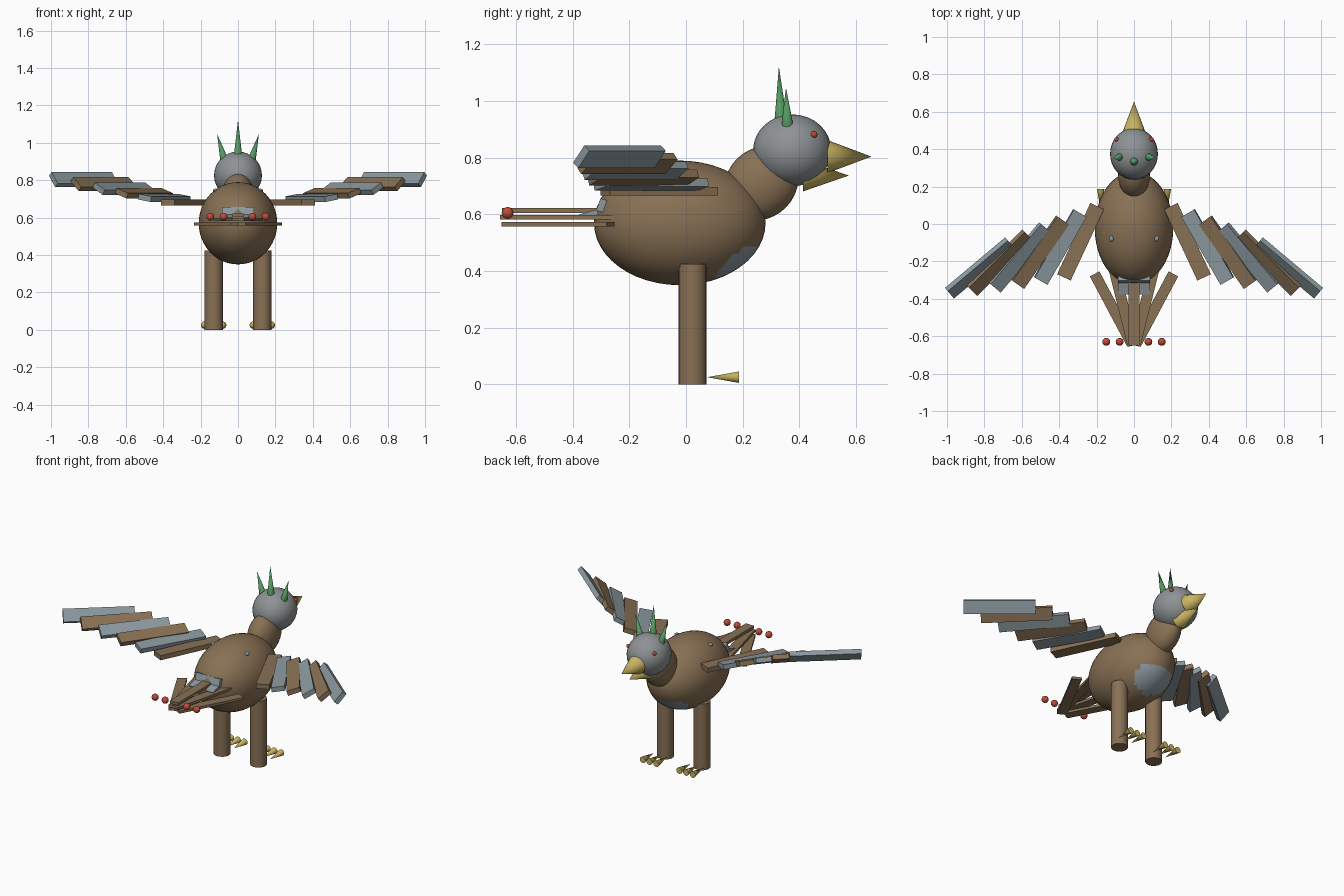
import bpy
from math import radians
from mathutils import Vector

if "Cube" in bpy.data.objects:
    bpy.data.objects.remove(bpy.data.objects["Cube"])


def material(name, rgb):
    m = bpy.data.materials.new(name)
    m.use_nodes = True
    m.diffuse_color = (*rgb, 1)
    m.node_tree.nodes["Principled BSDF"].inputs["Base Color"].default_value = (*rgb, 1)
    return m


BROWN = material("brown", (0.25, 0.165, 0.09))
GREY = material("head grey", (0.27, 0.29, 0.30))
BLUE_GREY = material("feather grey", (0.26, 0.32, 0.35))
YELLOW = material("beak yellow", (0.58, 0.45, 0.12))
RED = material("red", (0.52, 0.07, 0.04))
GREEN = material("crest green", (0.09, 0.31, 0.12))


def finish(name, mat, smooth=False):
    ob = bpy.context.object
    ob.name = name
    ob.data.materials.append(mat)
    if smooth:
        bpy.ops.object.shade_smooth_by_angle(angle=radians(40))
    return ob


def ball(name, mat, loc, radii, rot=(0, 0, 0), seg=32):
    bpy.ops.mesh.primitive_uv_sphere_add(segments=seg, ring_count=seg // 2, radius=1,
                                         location=loc, rotation=rot)
    bpy.context.object.scale = radii
    bpy.ops.object.transform_apply(location=True, rotation=True, scale=True)
    return finish(name, mat, True)


def cone(name, mat, base, tip, radius, sides=16):
    base, tip = Vector(base), Vector(tip)
    axis = tip - base
    bpy.ops.mesh.primitive_cone_add(vertices=sides, radius1=radius, depth=axis.length,
                                    location=(base + tip) / 2,
                                    rotation=axis.to_track_quat("Z", "Y").to_euler())
    return finish(name, mat, True)


def box(name, mat, loc, size, rot=(0, 0, 0)):
    bpy.ops.mesh.primitive_cube_add(size=1, location=loc,
                                    rotation=[radians(a) for a in rot])
    bpy.context.object.scale = size
    return finish(name, mat)


# Body with a grey chest patch
body = ball("body", BROWN, (0, -0.022, 0.57), (0.21, 0.303, 0.22), seg=48)
body.data.materials.append(BLUE_GREY)
chest = Vector((0, 0.19, 0.425))
for face in body.data.polygons:
    offset = face.center - chest
    offset.x *= 0.8
    if offset.length < 0.1:
        face.material_index = 1

# Neck, head and beak
ball("neck", BROWN, (0, 0.266, 0.71), (0.085, 0.122, 0.14), (radians(-45), 0, 0))
ball("head", GREY, (0, 0.375, 0.826), (0.128, 0.138, 0.127))
cone("upper_beak", YELLOW, (0, 0.5, 0.804), (0, 0.655, 0.804), 0.058)
cone("lower_beak", YELLOW, (0, 0.413, 0.737), (0, 0.575, 0.737), 0.056)
cone("middle_crest_spike", GREEN, (0, 0.335, 0.925), (0, 0.328, 1.122), 0.023)

for s, side in ((1, "left"), (-1, "right")):
    # Eyes and side crest
    ball(side + "_eye", RED, (s * 0.093, 0.452, 0.882), (0.012,) * 3, seg=12)
    cone(side + "_crest_spike", GREEN, (s * 0.075, 0.358, 0.915),
         (s * 0.112, 0.353, 1.048), 0.021)

    # Leg and toes
    bpy.ops.mesh.primitive_cylinder_add(vertices=24, radius=0.049, depth=0.425,
                                        location=(s * 0.13, 0.023, 0.2125))
    finish(side + "_leg", BROWN, True)
    for k in (-1, 0, 1):
        x = s * 0.13 + k * 0.048
        cone(side + "_toe", YELLOW, (x, 0.187, 0.025), (x, 0.074, 0.025), 0.02)

    # Wing feathers, fanning and rolling up towards the tip
    for i in range(6):
        box(side + "_wing_feather", BLUE_GREY if i % 2 else BROWN,
            (s * (0.286 + 0.108 * i), -0.095 - 0.028 * i, 0.681 + 0.0245 * i),
            (0.08, 0.42, 0.03), (0, -s * 10 * i, s * (25 + 5 * i)))

    # Tail feathers on this side, meeting at the rear
    for i in (1, 2):
        box(side + "_tail_feather", BROWN,
            (s * 0.056 * i, -0.44 - 0.006 * i, 0.614 - 0.0245 * i),
            (0.058, 0.42, 0.016), (0, 0, -s * 14 * i))
        ball(side + "_tail_bead", RED, (s * (0.006 + 0.071 * i), -0.63, 0.605),
             (0.021,) * 3, seg=16)

    # Small grey marks on the rump and back
    box(side + "_rump_plate", BLUE_GREY, (s * 0.058, -0.343, 0.6),
        (0.055, 0.065, 0.018), (15, 0, 0))
    ball(side + "_back_spot", BLUE_GREY, (s * 0.12, -0.078, 0.745),
         (0.014, 0.016, 0.01), seg=12)

# Middle tail feather and rump band
box("middle_tail_feather", BROWN, (0, -0.44, 0.614), (0.058, 0.42, 0.018))
box("rump_band", BLUE_GREY, (0, -0.298, 0.632), (0.172, 0.024, 0.045), (-20, 0, 0))
